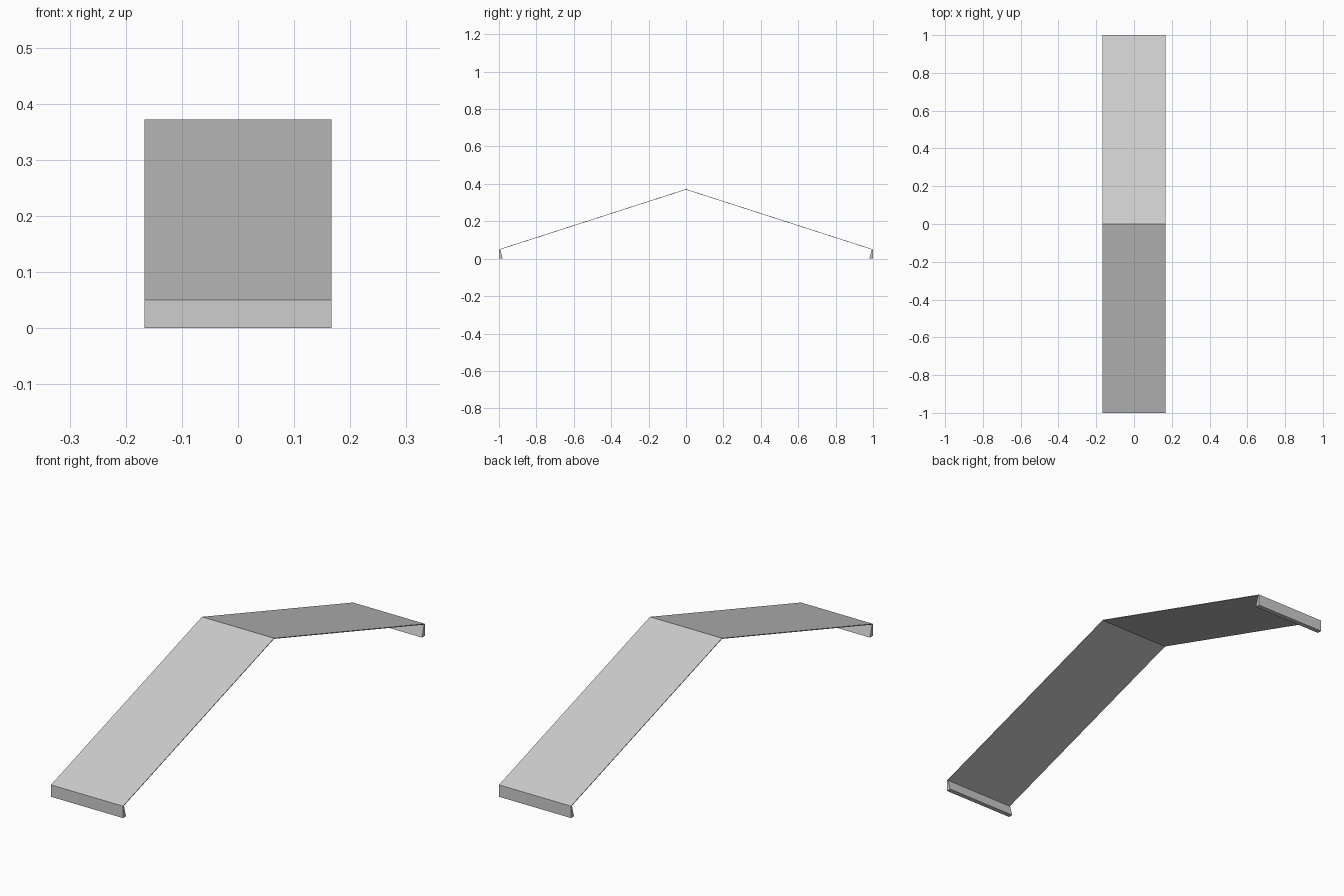
import bpy

cube = bpy.data.objects.get("Cube")
if cube:
    bpy.data.objects.remove(cube, do_unlink=True)

HALF_WIDTH = 0.167
EAVE, RIDGE, SHEET = 0.05, 0.372, 0.003

# Single plain grey
grey = bpy.data.materials.new("plain grey")
grey.use_nodes = True
colour = (0.61, 0.61, 0.61, 1)
grey.diffuse_color = colour
grey.node_tree.nodes["Principled BSDF"].inputs["Base Color"].default_value = colour


def extrude_profile(name, profile):
    """Closed prism along x from a (y, z) outline."""
    n = len(profile)
    verts = [(x, y, z) for x in (-HALF_WIDTH, HALF_WIDTH) for y, z in profile]
    faces = [(i, (i + 1) % n, n + (i + 1) % n, n + i) for i in range(n)]
    faces += [tuple(reversed(range(n))), tuple(range(n, 2 * n))]
    mesh = bpy.data.meshes.new(name)
    mesh.from_pydata(verts, [], faces)
    mesh.materials.append(grey)
    obj = bpy.data.objects.new(name, mesh)
    bpy.context.collection.objects.link(obj)
    # Make all faces point outwards
    bpy.context.view_layer.objects.active = obj
    obj.select_set(True)
    bpy.ops.object.mode_set(mode="EDIT")
    bpy.ops.mesh.select_all(action="SELECT")
    bpy.ops.mesh.normals_make_consistent(inside=False)
    bpy.ops.object.mode_set(mode="OBJECT")
    obj.select_set(False)
    return obj


# Two sloping panels meeting at the ridge, and a tapered lip under each eave
for side, label in ((-1, "front"), (1, "back")):
    extrude_profile(label + "_slope", [
        (side, EAVE), (0, RIDGE), (0, RIDGE - SHEET), (side, EAVE - SHEET)])
    extrude_profile(label + "_lip", [
        (side, EAVE - SHEET), (side * 0.993, EAVE - SHEET),
        (side * 0.98, 0), (side, 0)])
